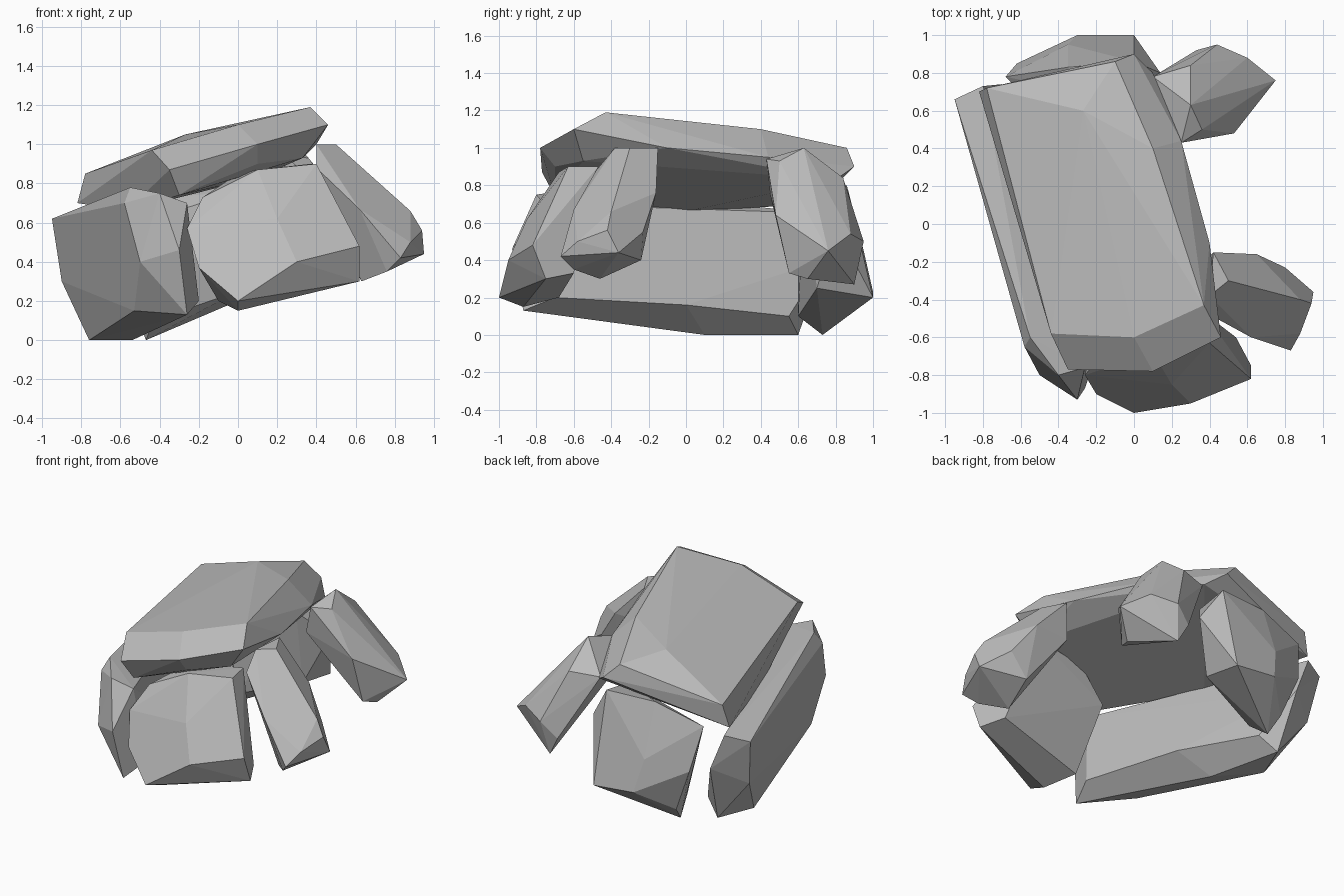
import bpy
import bmesh
from math import radians
from mathutils import Vector

default_cube = bpy.data.objects.get("Cube")
if default_cube:
    bpy.data.objects.remove(default_cube, do_unlink=True)

# One plain stone colour for every slab
stone = bpy.data.materials.new("stone_grey")
stone.use_nodes = True
stone.diffuse_color = (.5, .5, .5, 1)
shader = next(n for n in stone.node_tree.nodes if n.type == 'BSDF_PRINCIPLED')
shader.inputs["Base Color"].default_value = stone.diffuse_color
shader.inputs["Roughness"].default_value = 1


def chiselled_rock(name, outer_face, inner_face):
    """Wrap a convex, flat-faced stone around its outer and inner corner points."""
    mesh = bpy.data.meshes.new(name)
    bm = bmesh.new()
    corners = [bm.verts.new(Vector(point)) for point in outer_face + inner_face]
    hull = bmesh.ops.convex_hull(bm, input=corners)
    unused = {item for item in hull["geom_interior"] + hull["geom_unused"]
              if isinstance(item, bmesh.types.BMVert)}
    bmesh.ops.delete(bm, geom=list(unused), context='VERTS')
    # Merge nearly coplanar triangles into broad facets
    bmesh.ops.dissolve_limit(bm, angle_limit=radians(3), verts=bm.verts[:], edges=bm.edges[:])
    bmesh.ops.recalc_face_normals(bm, faces=bm.faces[:])
    bm.to_mesh(mesh)
    bm.free()
    mesh.materials.append(stone)
    rock = bpy.data.objects.new(name, mesh)
    bpy.context.scene.collection.objects.link(rock)
    return rock


# Tilted capstone lying across the uprights
chiselled_rock(
    "capstone",
    outer_face=[(.37, -.43, 1.19), (0, -.6, 1.1), (-.44, -.58, .97),
                (-.78, .72, .85), (-.27, .6, 1.05), (-.1, .86, 1), (.1, .4, 1.1),
                (.46, -.6, 1.1), (.1, -.78, 1), (-.35, -.77, .87)],
    inner_face=[(.33, -.55, .93), (.1, -.7, .9), (-.3, -.7, .74), (-.57, 0, .66),
                (-.82, .7, .7), (0, .9, .9), (.1, .8, .83), (.25, .44, .95),
                (.4, -.1, 1)])

# Long upright on the side of negative x
chiselled_rock(
    "long_side_slab",
    outer_face=[(-.95, .66, .62), (-.9, .6, .3), (-.66, .6, 0), (-.76, .35, 0),
                (-.54, .1, 0), (-.53, -.6, .15), (-.58, -.65, .7),
                (-.5, -.8, .4), (-.3, -.93, .46), (-.26, -.87, .13),
                (-.55, -.6, .78), (-.4, -.8, .75)],
    inner_face=[(-.26, -.76, .7), (-.2, -.7, .2), (-.35, 0, .16),
                (-.55, .55, .1), (-.8, .73, .65), (-.7, .74, .4)])

# Broad upright leaning back at the front
chiselled_rock(
    "front_slab",
    outer_face=[(0, -1, .2), (.3, -.95, .4), (.62, -.82, .48), (.62, -.75, .3),
                (-.2, -.9, .37), (-.26, -.8, .57), (-.18, -.7, .73),
                (.1, -.68, .87), (.4, -.63, .9), (.2, -.85, .62)],
    inner_face=[(0, -.87, .15), (.54, -.6, .33), (-.1, -.68, .2), (.37, -.47, .9),
                (0, -.5, .85), (-.2, -.54, .67)])

# Broad upright leaning in at the back
chiselled_rock(
    "back_slab",
    outer_face=[(0, 1, .2), (-.3, 1, .23), (-.5, .82, .1), (-.35, .95, .45),
                (0, .93, .5), (0, .86, .8), (-.35, .83, .8), (-.62, .85, .4),
                (-.68, .78, .7)],
    inner_face=[(-.47, .73, 0), (0, .7, .25), (-.43, .6, .1), (.14, .8, .58),
                (0, .63, .76), (-.5, .6, .6)])

# Two narrow uprights on the side of positive x
chiselled_rock(
    "narrow_slab_front",
    outer_face=[(.4, -.38, 1), (.5, -.3, 1), (.42, -.15, 1), (.88, -.4, .66),
                (.94, -.42, .56), (.95, -.36, .44), (.88, -.58, .5), (.62, -.6, .67),
                (.8, -.23, .55), (.65, -.16, .76)],
    inner_face=[(.83, -.67, .42), (.76, -.6, .35), (.63, -.46, .3), (.67, -.24, .4),
                (.4, -.48, .88), (.4, -.17, .75)])

chiselled_rock(
    "narrow_slab_back",
    outer_face=[(.25, .43, .94), (.3, .63, 1), (.3, .84, .84), (.36, .5, .93),
                (.6, .88, .54), (.75, .76, .45), (.7, .7, .46), (.44, .95, .5),
                (.53, .48, .64)],
    inner_face=[(.1, .78, .83), (.2, .45, .75), (.56, .55, .33), (.6, .65, .3),
                (.4, .9, .27), (.33, .92, .4)])
